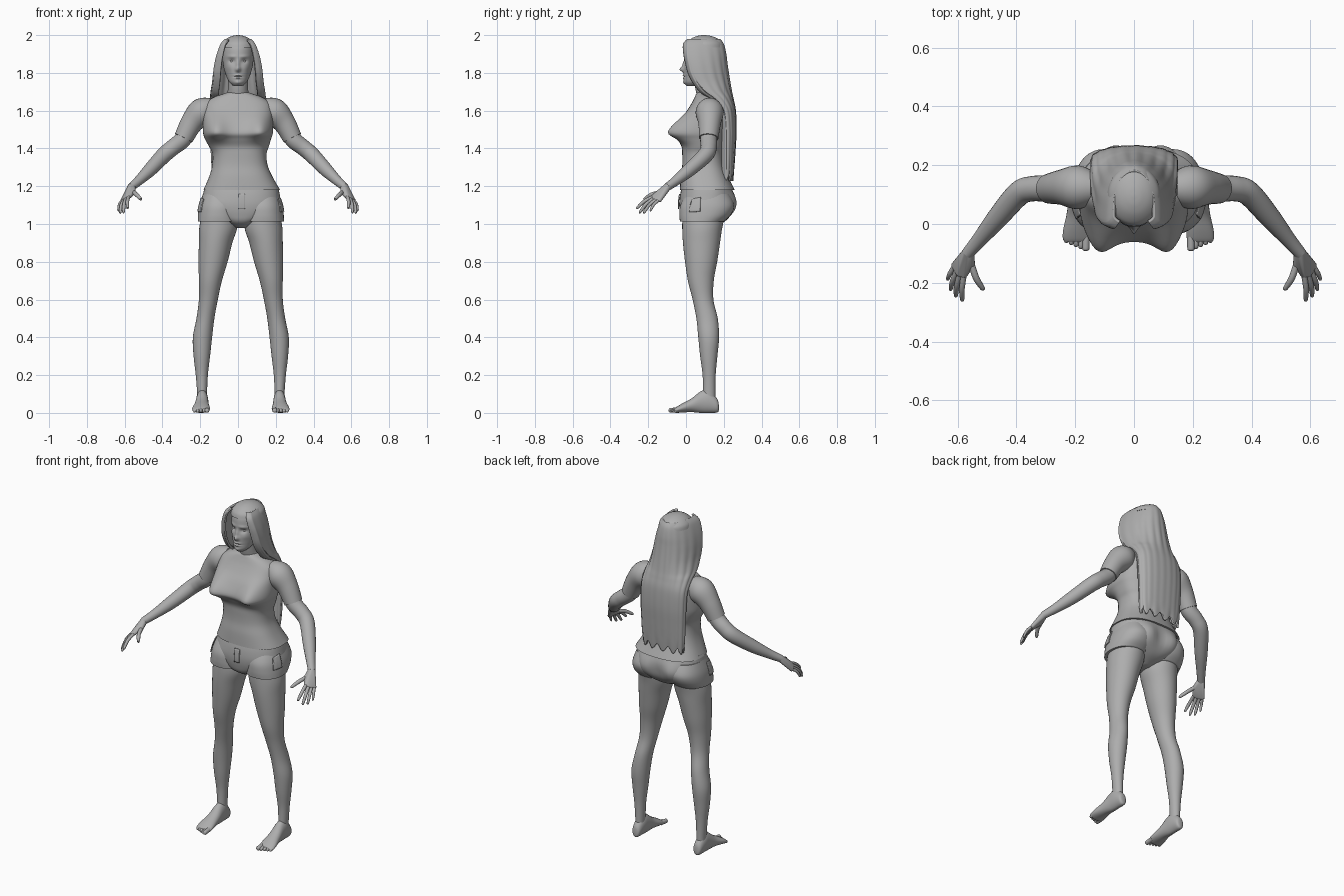
import bpy, bmesh, math
from mathutils import Vector

cube = bpy.data.objects.get("Cube")
if cube:
    bpy.data.objects.remove(cube, do_unlink=True)

grey = bpy.data.materials.new("neutral_grey")
grey.use_nodes = True
COLOUR = (0.42, 0.42, 0.42, 1)
grey.diffuse_color = COLOUR
grey.node_tree.nodes["Principled BSDF"].inputs["Base Color"].default_value = COLOUR
parts = []
MID = 0.015  # the stance is shifted slightly to the left


def finish(name, bm):
    bmesh.ops.recalc_face_normals(bm, faces=bm.faces)
    mesh = bpy.data.meshes.new(name)
    bm.to_mesh(mesh)
    bm.free()
    mesh.materials.append(grey)
    obj = bpy.data.objects.new(name, mesh)
    bpy.context.collection.objects.link(obj)
    parts.append(obj)
    return obj


def smooth_rows(rows, steps):
    """Catmull-Rom interpolation of rows of numbers."""
    out = []
    for i in range(len(rows) - 1):
        a, b, c, d = rows[max(i - 1, 0)], rows[i], rows[i + 1], rows[min(i + 2, len(rows) - 1)]
        for k in range(steps):
            t = k / steps
            out.append([q + t * (r - p) / 2 + t * t * (2 * p - 5 * q + 4 * r - s) / 2
                        + t ** 3 * (3 * q - p - 3 * r + s) / 2 for p, q, r, s in zip(a, b, c, d)])
    return out + [list(rows[-1])]


def loft(name, rings, closed=True):
    bm = bmesh.new()
    grid = [[bm.verts.new(p) for p in ring] for ring in rings]
    n = len(grid[0])
    for a, b in zip(grid, grid[1:]):
        for i in range(n if closed else n - 1):
            j = (i + 1) % n
            bm.faces.new((a[i], a[j], b[j], b[i]))
    if closed:
        bm.faces.new(grid[0])
        bm.faces.new(grid[-1])
    return finish(name, bm)


def power(v, e):
    return math.copysign(abs(v) ** e, v)


def stack(name, rows, sides=40, steps=5, n=2.0, warp=None):
    """Upright form from rows of (z, centre x, half width, front y, back y)."""
    rings = []
    for z, cx, hw, yf, yb in smooth_rows(rows, steps):
        ring = []
        for i in range(sides):
            a = math.tau * i / sides
            u, v = power(math.cos(a), 2 / n), power(math.sin(a), 2 / n)
            p = Vector((cx + hw * u, (yf + yb) / 2 + (yb - yf) / 2 * v, z))
            if warp:
                p.y += warp(p, v)
            ring.append(p)
        rings.append(ring)
    return loft(name, rings)


def tube(name, rows, s=1, sides=18, steps=5):
    """Round limb along rows of (x, y, z, radius); s mirrors it."""
    rows = smooth_rows(rows, steps)
    pts = [Vector((s * r[0], r[1], r[2])) for r in rows]
    rings = []
    for i, row in enumerate(rows):
        way = pts[min(i + 1, len(pts) - 1)] - pts[max(i - 1, 0)]
        q = way.to_track_quat('Z', 'Y')
        rings.append([pts[i] + q @ Vector((math.cos(a), math.sin(a), 0)) * row[3]
                      for a in (math.tau * k / sides for k in range(sides))])
    return loft(name, rings)


def bell(d, width):
    return math.exp(-(d / width) ** 2)


# Shirt body with a draped bust
def bust(p, v):
    tall = bell(p.z - 1.485, 0.08 if p.z > 1.485 else 0.04)
    return -0.066 * tall * bell(abs(p.x) - 0.13, 0.06) * max(0, -v)


stack("shirt_body", [
    (1.18, .02, .203, -.032, .258), (1.25, .015, .168, -.028, .225), (1.31, .01, .147, -.02, .205),
    (1.37, .008, .143, -.02, .2), (1.41, .005, .158, -.024, .205), (1.45, 0, .175, -.045, .21),
    (1.485, 0, .185, -.06, .215), (1.55, 0, .185, -.03, .22), (1.6, 0, .183, .005, .215),
    (1.64, 0, .17, .03, .2), (1.67, 0, .13, .045, .185), (1.69, 0, .075, .055, .165),
    (1.7, 0, .045, .07, .14)], sides=72, n=2.5, warp=bust)


# Shorts with a seat and two legs
def seat(p, v):
    return 0.03 * bell(p.z - 1.1, 0.06) * bell(abs(p.x - MID) - 0.09, 0.06) * max(0, v)


hips = stack("shorts_hips", [
    (1.195, .018, .195, -.022, .24), (1.15, .018, .204, -.032, .25), (1.1, MID, .21, -.036, .245),
    (1.05, MID, .17, -.03, .235), (1.01, MID, .09, -.015, .2), (.98, MID, .03, .03, .13)],
    sides=56, n=2.4, warp=seat)


def patch(name, target, x, y, z, across, up, on_side):
    """Thin cloth patch laid onto a curved garment."""
    bm = bmesh.new()
    bmesh.ops.create_grid(bm, x_segments=10, y_segments=10, size=0.5)
    for v in bm.verts:
        a, b = v.co.x * across, v.co.y * up
        v.co = (x, y + a, z + b) if on_side else (x + a, y, z + b)
    obj = finish(name, bm)
    wrap = obj.modifiers.new("wrap", 'SHRINKWRAP')
    wrap.target = target
    wrap.wrap_mode = 'ABOVE_SURFACE'
    wrap.offset = 0.004
    thick = obj.modifiers.new("thick", 'SOLIDIFY')
    thick.thickness = 0.005
    thick.offset = 0


patch("shorts_fly", hips, .02, -.07, 1.12, .035, .09, False)

for side, s in (("left", 1), ("right", -1)):
    def mirrored(rows):
        return [(z, MID + s * c, w, f, b) for z, c, w, f, b in rows]

    cuff = stack(side + "_shorts_leg", mirrored([
        (1.16, .11, .09, 0, .23), (1.1, .115, .105, -.03, .255),
        (1.05, .118, .109, -.035, .238), (1.012, .119, .109, -.032, .2)]), n=2.2)
    patch(side + "_pocket", cuff, MID + s * .26, .03, 1.115, .08, .09, True)

    # Bare leg
    stack(side + "_leg", mirrored([
        (1.06, .115, .09, -.018, .21), (.98, .12, .1, -.02, .192), (.9, .1335, .0885, -.016, .18),
        (.8, .147, .077, -.005, .165), (.7, .161, .061, .01, .147), (.6, .172, .05, .035, .145),
        (.5, .1875, .0475, .055, .168), (.4, .203, .051, .065, .175), (.3, .2065, .0435, .075, .166),
        (.2, .2065, .032, .088, .157), (.1, .205, .026, .09, .155), (.05, .205, .026, .09, .155)]))

    # Foot: rows of (y, centre x, half width, bottom, top)
    rings = []
    for y, c, w, lo, hi in smooth_rows([
            (.174, .205, .008, .015, .04), (.165, .205, .024, .002, .075), (.12, .205, .031, 0, .12),
            (.08, .205, .033, 0, .115), (.03, .207, .038, .004, .077), (-.02, .21, .046, .002, .05),
            (-.05, .211, .046, 0, .032), (-.062, .211, .038, .004, .022)], 4):
        rings.append([(MID + s * c + w * math.cos(a), y, (lo + hi) / 2 + (hi - lo) / 2 * math.sin(a))
                      for a in (math.tau * k / 24 for k in range(24))])
    loft(side + "_foot", rings)
    for i in range(5):
        x, tip, r = .179 + .0165 * i, -.092 + .007 * i, .013 if i == 0 else .009
        cx = s * MID
        tube(f"{side}_toe_{i + 1}", [
            (cx + x, -.035, .018, r), (cx + x, tip + .016, .014, r),
            (cx + x, tip + .004, r, r * .85), (cx + x, tip, r, r * .3)], s, 10, 3)

    # Sleeve and arm
    tube(side + "_sleeve", [
        (.13, .122, 1.62, .05), (.19, .125, 1.593, .074), (.245, .125, 1.535, .06),
        (.288, .12, 1.455, .051)], s, 28, 6)
    tube(side + "_arm", [
        (.25, .125, 1.52, .042), (.29, .12, 1.45, .045), (.345, .12, 1.405, .043),
        (.392, .103, 1.365, .042), (.465, .02, 1.288, .036), (.525, -.052, 1.23, .026),
        (.566, -.1, 1.195, .021)], s, 24, 6)

    # Hand: rounded palm and five fingers
    bm = bmesh.new()
    for x, y, z, r in ((.563, -.095, 1.2, .02), (.578, -.172, 1.145, .012), (.594, -.168, 1.136, .012),
                       (.611, -.14, 1.126, .011), (.555, -.135, 1.17, .014)):
        ball = bmesh.ops.create_icosphere(bm, subdivisions=2, radius=r)["verts"]
        bmesh.ops.translate(bm, verts=ball, vec=(s * x, y, z))
    hull = bmesh.ops.convex_hull(bm, input=bm.verts)
    inner = {v for v in hull["geom_interior"] + hull["geom_unused"] if isinstance(v, bmesh.types.BMVert)}
    bmesh.ops.delete(bm, geom=list(inner), context='VERTS')
    finish(side + "_palm", bm)
    for label, base, tip, r in (
            ("thumb", (.553, -.137, 1.168), (.513, -.224, 1.13), .011),
            ("index_finger", (.578, -.17, 1.146), (.585, -.262, 1.083), .0095),
            ("middle_finger", (.591, -.167, 1.138), (.607, -.247, 1.06), .0095),
            ("ring_finger", (.602, -.156, 1.131), (.625, -.225, 1.058), .009),
            ("little_finger", (.611, -.142, 1.127), (.635, -.19, 1.07), .008)):
        a, b = Vector(base), Vector(tip)
        bend = a.lerp(b, .5) + Vector((.004, -.004, .006))
        tube(f"{side}_{label}", [(*a, r), (*bend, r), (*a.lerp(b, .94), r * .75), (*b, r * .25)], s, 12, 4)

    # Eye
    bm = bmesh.new()
    bmesh.ops.create_uvsphere(bm, u_segments=16, v_segments=10, radius=.012)
    bmesh.ops.translate(bm, verts=bm.verts, vec=(s * .032, .021, 1.862))
    finish(side + "_eye", bm)

# Neck
tube("neck", [(0, .122, 1.64, .075), (0, .112, 1.69, .058), (0, .1, 1.73, .052), (0, .095, 1.79, .055)], 1, 28)

# Head, with facial features pushed in or out: x, z, width, height, push
FEATURES = [(0, 1.818, .013, .013, -.02), (0, 1.845, .01, .024, -.01), (.033, 1.862, .017, .012, .011),
            (.035, 1.886, .025, .008, -.005), (.046, 1.828, .018, .018, -.004),
            (0, 1.787, .02, .005, -.007), (0, 1.773, .017, .005, -.007),
            (0, 1.78, .025, .003, .004), (0, 1.748, .016, .01, -.005)]


def face(p, v):
    return max(0, -v) * sum(push * bell(abs(p.x) - x, w) * bell(p.z - z, h) for x, z, w, h, push in FEATURES)


stack("head", [
    (1.73, 0, .022, .005, .05), (1.75, 0, .045, -.01, .1), (1.78, 0, .061, -.011, .15),
    (1.82, 0, .074, -.011, .185), (1.86, 0, .081, -.007, .195), (1.9, 0, .083, -.007, .197),
    (1.94, 0, .079, .002, .19), (1.97, 0, .058, .03, .165), (1.985, 0, .025, .065, .12)],
    sides=120, steps=10, warp=face)

# Crown of the hair
stack("hair_crown", [
    (1.935, 0, .091, -.008, .2), (1.96, 0, .083, .002, .192), (1.983, 0, .058, .03, .165),
    (1.996, 0, .028, .062, .13), (2.0, 0, .006, .09, .102)], sides=48)

# Long hair: rows of (z, half width, side y, back y), curling in at the front edge
rings = []
for z, hw, edge, back in smooth_rows([
        (1.975, .066, .03, .178), (1.95, .087, .01, .195), (1.9, .106, .012, .207),
        (1.85, .118, .022, .213), (1.8, .125, .035, .22), (1.75, .13, .06, .228),
        (1.7, .138, .1, .237), (1.66, .142, .155, .246), (1.6, .143, .2, .258), (1.5, .142, .212, .262),
        (1.4, .138, .213, .257), (1.3, .133, .213, .25), (1.245, .127, .212, .245)], 6):
    ring = []
    for k in range(97):
        t = (k / 48 - 1) * (math.pi / 2 + .75)
        c = math.cos(t)
        ripple = 1 + .012 * math.sin(t * 19) * min(1, (2 - z) * 4)
        y = edge + ((back - edge) * c ** .8 * ripple if c > 0 else .03 * c)
        fringe = .018 * math.sin(t * 11) * max(0, 1.32 - z) / .075
        ring.append((hw * math.sin(t) * ripple, y, z + fringe))
    rings.append(ring)
hair = loft("long_hair", rings, closed=False)
shell = hair.modifiers.new("thickness", 'SOLIDIFY')
shell.thickness = .012
shell.offset = 0

# Smooth shading that keeps hems sharp
bpy.ops.object.select_all(action='DESELECT')
for obj in parts:
    obj.select_set(True)
bpy.context.view_layer.objects.active = parts[0]
bpy.ops.object.shade_smooth_by_angle(angle=math.radians(50))
